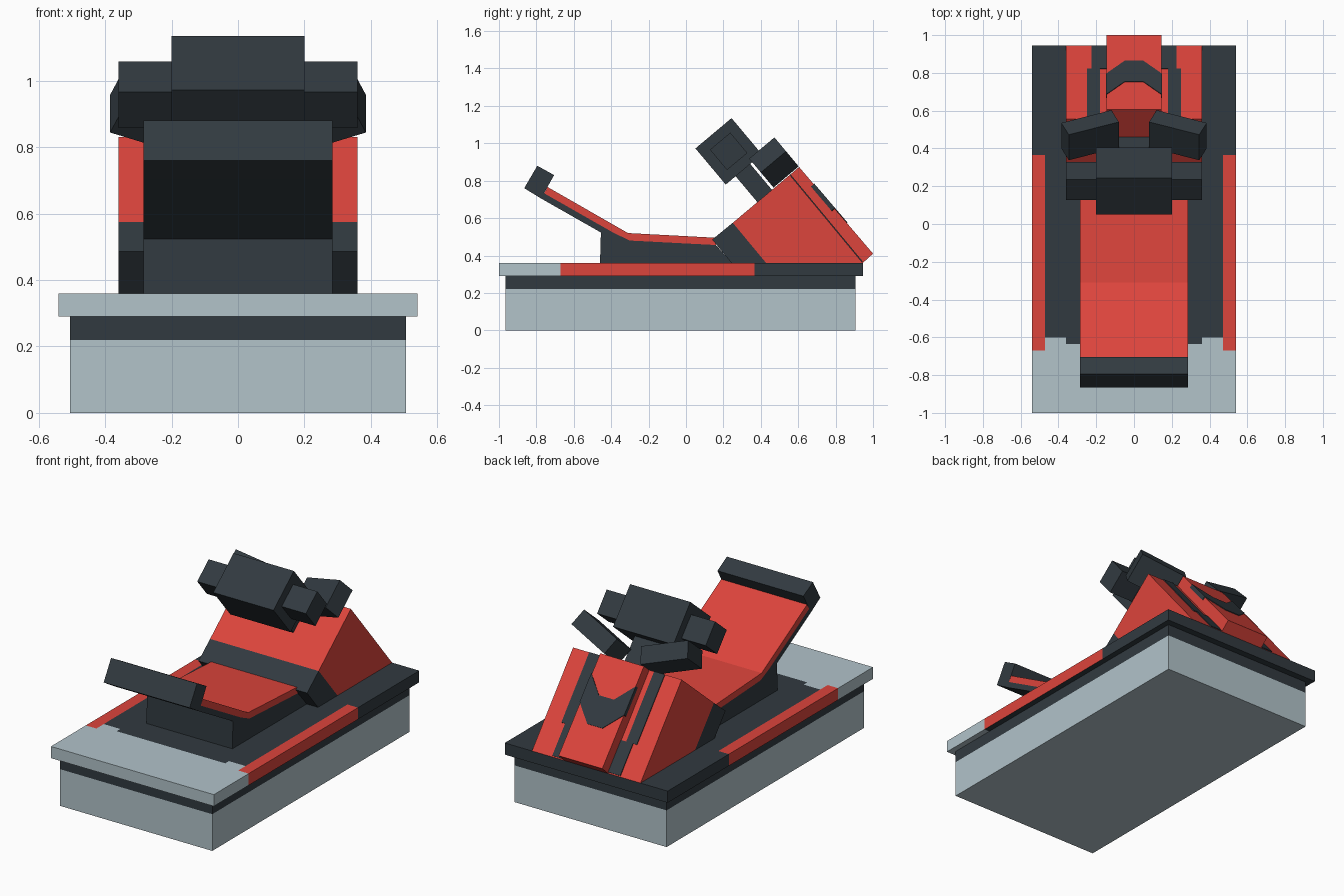
import bpy, bmesh, math
from mathutils import Vector

if "Cube" in bpy.data.objects:
    bpy.data.objects.remove(bpy.data.objects["Cube"])


def material(name, rgb):
    m = bpy.data.materials.new(name)
    m.diffuse_color = (*rgb, 1)
    m.use_nodes = True
    m.node_tree.nodes["Principled BSDF"].inputs["Base Color"].default_value = m.diffuse_color
    return m


RED = material("red paint", (0.72, 0.058, 0.045))
DARK = material("dark slate", (0.031, 0.042, 0.051))
PALE = material("pale grey", (0.445, 0.546, 0.59))

# The upright body leans 40 degrees: V runs along its front slope, N points out of it
A = math.radians(40)
V = Vector((0, math.cos(A), math.sin(A)))
N = Vector((0, -math.sin(A), math.cos(A)))
X = Vector((1, 0, 0))


def finish(name, bm, *mats):
    bmesh.ops.recalc_face_normals(bm, faces=bm.faces)
    me = bpy.data.meshes.new(name)
    bm.to_mesh(me)
    bm.free()
    for m in mats:
        me.materials.append(m)
    ob = bpy.data.objects.new(name, me)
    bpy.context.collection.objects.link(ob)
    return ob


def extrude(name, mat, pts, vec, mirror=False):
    """Extrude a flat outline along vec, optionally mirrored in x."""
    bm = bmesh.new()
    for s in ((1, -1) if mirror else (1,)):
        f = bm.faces.new([bm.verts.new((s * p[0], p[1], p[2])) for p in pts])
        new = bmesh.ops.extrude_face_region(bm, geom=[f])["geom"]
        bmesh.ops.translate(bm, vec=(s * vec[0], vec[1], vec[2]),
                            verts=[g for g in new if isinstance(g, bmesh.types.BMVert)])
    return finish(name, bm, mat)


def profile(name, mat, yz, x0, x1, mirror=False):
    """Side profile in (y, z) given thickness from x0 to x1."""
    return extrude(name, mat, [(x0, y, z) for y, z in yz], (x1 - x0, 0, 0), mirror)


def box(name, mat, x, y0, y1, z0, z1):
    return profile(name, mat, [(y0, z0), (y1, z0), (y1, z1), (y0, z1)], -x, x)


def leaning_box(name, mat, c, v0, v1, n0, n1, x0, x1, mirror=False):
    """Box aligned with the leaning body, around centre c."""
    pts = [c + V * v + N * n for v, n in ((v0, n0), (v1, n0), (v1, n1), (v0, n1))]
    return profile(name, mat, [(p.y, p.z) for p in pts], x0, x1, mirror)


# Plinth
box("plinth", PALE, 0.505, -0.965, 0.905, 0, 0.22)
box("plinth_band", DARK, 0.505, -0.965, 0.905, 0.22, 0.29)

# Deck slab, cut so that its painted zones follow simple limits
bm = bmesh.new()
bmesh.ops.create_cube(bm, size=1)
for v in bm.verts:
    v.co = (v.co.x * 1.08, v.co.y * 1.945 - 0.0275, v.co.z * 0.07 + 0.325)
cuts = [(x, 0) for x in (-0.47, -0.36, 0.36, 0.47)] + [(y, 1) for y in (-0.67, -0.635, -0.6, 0.365)]
for c, axis in cuts:
    p = [0, 0, 0]
    n = [0, 0, 0]
    p[axis], n[axis] = c, 1
    bmesh.ops.bisect_plane(bm, geom=bm.verts[:] + bm.edges[:] + bm.faces[:], plane_co=p, plane_no=n)
for f in bm.faces:
    c = f.calc_center_median()
    ax = abs(c.x)
    front = -0.67 if ax > 0.47 else -0.6 if ax > 0.36 else -0.635
    if c.y < front:
        f.material_index = 2
    elif ax > 0.47 and c.y < 0.365 and c.z > 0.295:
        f.material_index = 0
    else:
        f.material_index = 1
finish("deck", bm, RED, DARK, PALE)

# Seat base with sloping foot board, and the red pad on top
profile("seat_base", DARK, [(-0.46, 0.355), (-0.455, 0.523), (-0.775, 0.705), (-0.759, 0.733),
                            (-0.385, 0.52), (-0.30, 0.48), (0.16, 0.456), (0.25, 0.355)], -0.285, 0.285)
profile("seat_pad", RED, [(-0.759, 0.733), (-0.74, 0.766), (-0.31, 0.52), (0.16, 0.495),
                          (0.16, 0.456), (-0.30, 0.48), (-0.385, 0.52)], -0.285, 0.285)
profile("foot_bar", DARK, [(-0.795, 0.88), (-0.705, 0.83), (-0.775, 0.705), (-0.865, 0.76)], -0.285, 0.285)

# Leaning body with dark collar and raised spine
profile("collar", DARK, [(0.14, 0.485), (0.25, 0.575), (0.43, 0.358), (0.245, 0.358)], -0.36, 0.36)
profile("body", RED, [(0.25, 0.575), (0.555, 0.831), (0.945, 0.36), (0.43, 0.358)], -0.36, 0.36)
profile("spine", RED, [(0.555, 0.831), (0.605, 0.873), (1.0, 0.41), (0.945, 0.36)], -0.145, 0.145)

# Dark stripes painted either side of the spine
top, D = Vector((0, 0.555, 0.831)), Vector((0, 0.39, -0.471)).normalized()
for name, s0, s1, x0, x1 in (("upper_stripe", 0.0, 0.415, 0.18, 0.25),
                             ("lower_stripe", 0.415, 0.605, 0.14, 0.225)):
    ends = [top + D * s0, top + D * s1]
    yz = [(p.y, p.z) for p in (ends[0], ends[1], ends[1] + V * 0.005, ends[0] + V * 0.005)]
    profile(name, DARK, yz, x0, x1, True)

# Chevron wrapped over the spine
crest = Vector((0, 0.605, 0.873))
S = Vector((0, 0.395, -0.463)).normalized()
outline = [(-0.148, 0.12), (-0.05, 0.225), (0.05, 0.225), (0.148, 0.12),
           (0.148, 0.29), (0.05, 0.395), (-0.05, 0.395), (-0.148, 0.29)]
extrude("chevron", DARK, [crest + X * x + S * s - V * 0.02 for x, s in outline], V * 0.024)

# Head block, side pods and neck
head = Vector((0, 0.228, 0.957))
leaning_box("head", DARK, head, -0.126, 0.126, -0.126, 0.126, -0.2, 0.2)
leaning_box("head_pod", DARK, head, -0.071, 0.071, -0.071, 0.071, 0.2, 0.36, True)
leaning_box("neck", DARK, head, -0.057, 0.045, -0.31, -0.126, -0.1, 0.1)

# Tilted wings either side of the neck
corner = Vector((0.385, 0.535, 0.957))
T = Vector((-0.04, 0, 0)) + N * 0.097
L = Vector((-0.265, 0, 0)) - N * 0.105
down = -V * 0.176
extrude("wing", DARK, [corner, corner + T, corner + T + down, corner + down], L, True)
